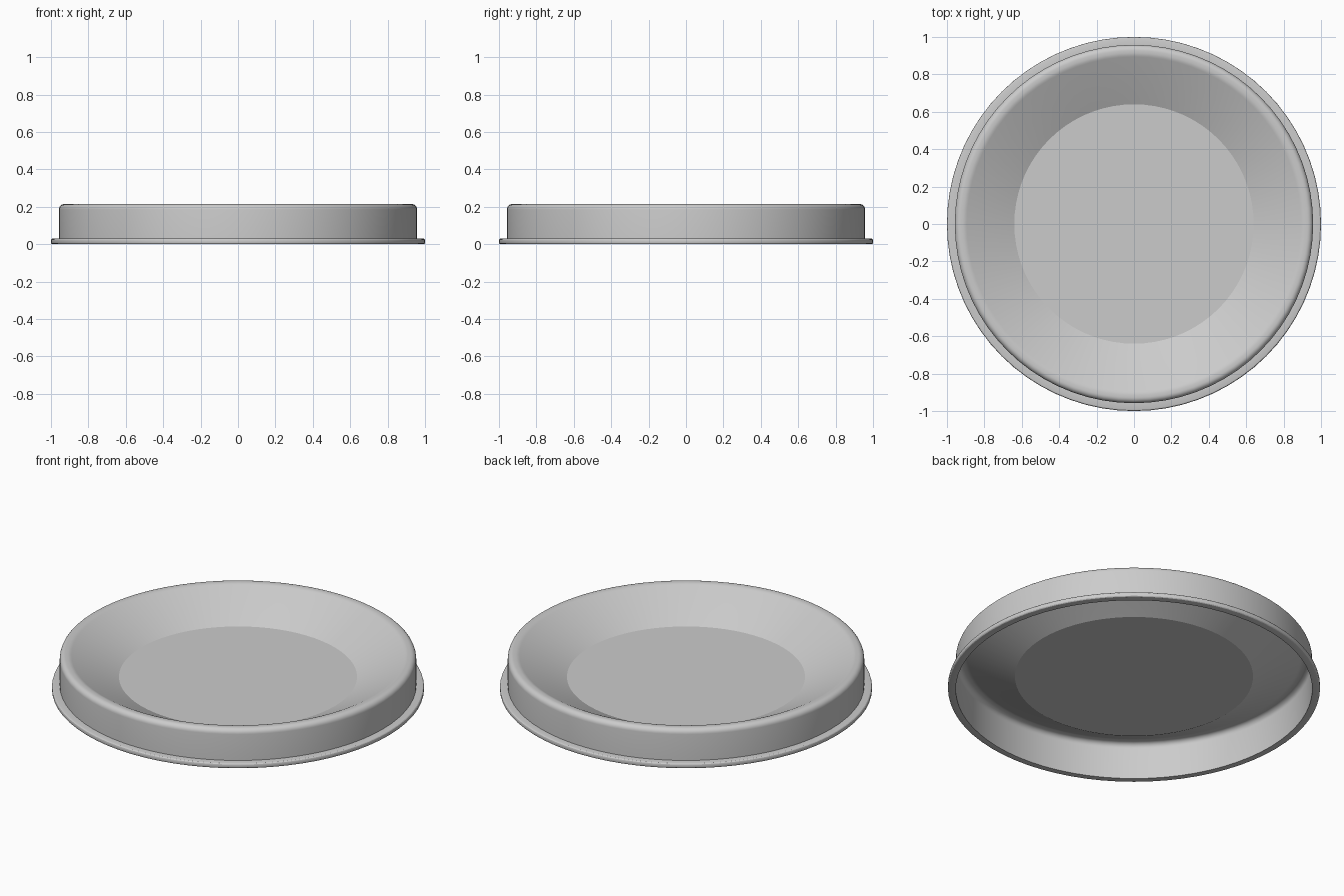
import bpy, bmesh
from math import sin, cos, pi, radians

if "Cube" in bpy.data.objects:
    bpy.data.objects.remove(bpy.data.objects["Cube"])

SEGMENTS = 72


def arc(r, z, radius, a0, a1, steps):
    """Profile points on an arc, angles in degrees."""
    return [(r + radius * cos(radians(a0 + (a1 - a0) * i / steps)),
             z + radius * sin(radians(a0 + (a1 - a0) * i / steps)))
            for i in range(steps + 1)]


def revolve(name, profile, closed=False, cap=False):
    """Spin a (radius, z) profile around the z axis."""
    bm = bmesh.new()
    rings = [[bm.verts.new((r * cos(2 * pi * i / SEGMENTS),
                            r * sin(2 * pi * i / SEGMENTS), z))
              for i in range(SEGMENTS)] for r, z in profile]
    pairs = list(zip(rings, rings[1:]))
    if closed:
        pairs.append((rings[-1], rings[0]))
    for a, b in pairs:
        for i in range(SEGMENTS):
            j = (i + 1) % SEGMENTS
            bm.faces.new((a[i], a[j], b[j], b[i]))
    if cap:
        bm.faces.new(rings[-1])
    mesh = bpy.data.meshes.new(name)
    bm.to_mesh(mesh)
    bm.free()
    obj = bpy.data.objects.new(name, mesh)
    bpy.context.collection.objects.link(obj)
    bpy.ops.object.select_all(action='DESELECT')
    obj.select_set(True)
    bpy.context.view_layer.objects.active = obj
    bpy.ops.object.shade_smooth_by_angle(angle=radians(25))
    return obj


# Thin shell: outer wall, rounded rim, sloping dish and flat centre
shell = [(0.958, 0.0)]
shell += arc(0.928, 0.185, 0.03, 0, 90, 6)
shell += arc(0.921, 0.155, 0.06, 90, 117, 4)[1:]
shell += [(0.64, 0.08)]
revolve("lid_shell", shell, cap=True)

# Flange around the foot, with a slightly rounded outer edge
flange = [(0.958, 0.0)]
flange += arc(0.99, 0.01, 0.01, -90, 0, 3)
flange += arc(0.99, 0.02, 0.01, 0, 90, 3)
flange += [(0.958, 0.03)]
revolve("base_flange", flange)
